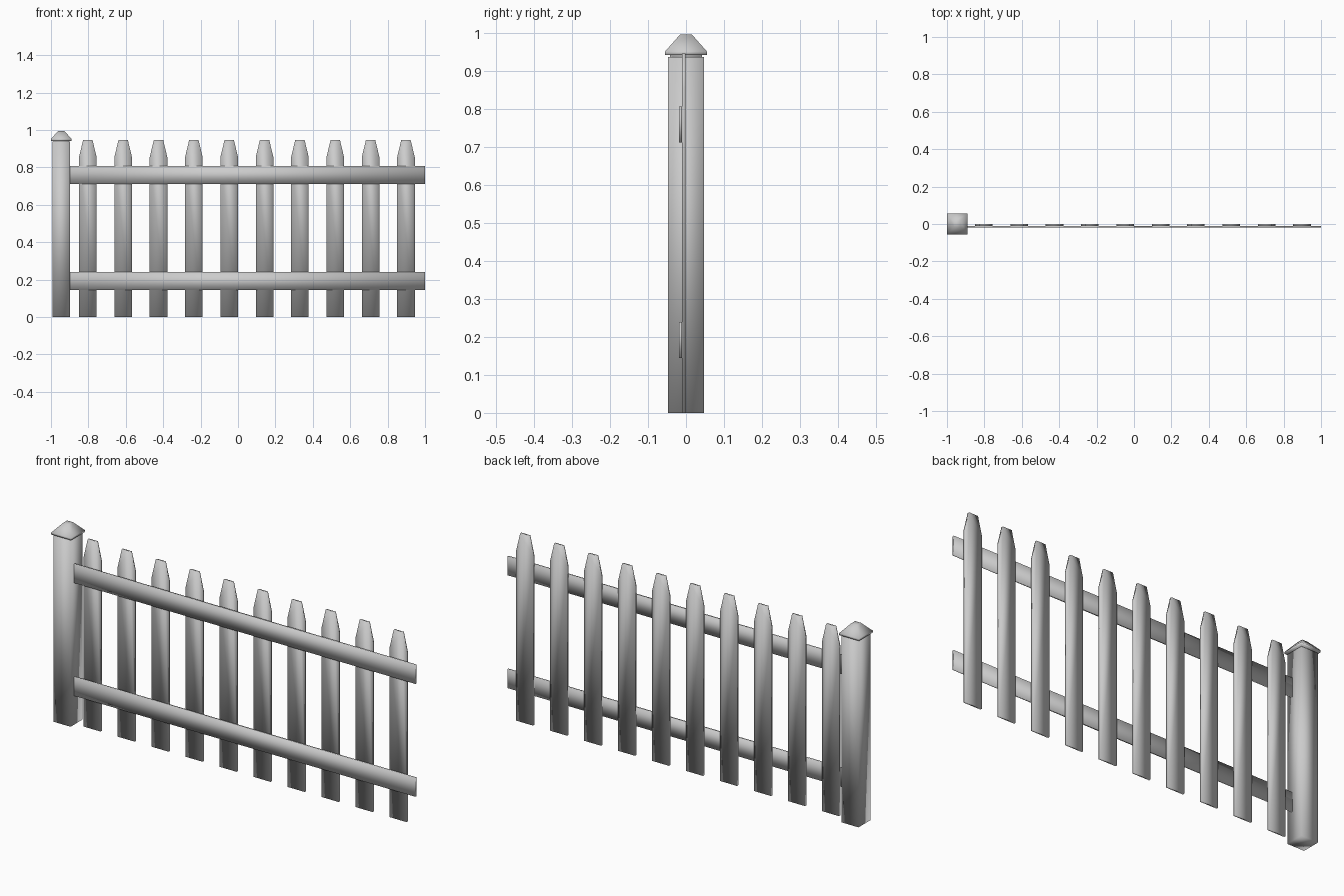
import bpy
import bmesh

cube = bpy.data.objects.get("Cube")
if cube:
    bpy.data.objects.remove(cube, do_unlink=True)

grey = bpy.data.materials.new("painted_grey")
grey.use_nodes = True
COLOR = (0.6, 0.6, 0.6, 1)
grey.diffuse_color = COLOR
grey.node_tree.nodes["Principled BSDF"].inputs["Base Color"].default_value = COLOR


def finish(name, bm):
    """Turn a bmesh into a smooth shaded object."""
    bmesh.ops.recalc_face_normals(bm, faces=bm.faces)
    for face in bm.faces:
        face.smooth = True
    mesh = bpy.data.meshes.new(name)
    bm.to_mesh(mesh)
    bm.free()
    mesh.materials.append(grey)
    obj = bpy.data.objects.new(name, mesh)
    bpy.context.collection.objects.link(obj)
    return obj


def board(name, outline, y_front, y_back):
    """Extrude a front outline of (x, z) points through its thickness."""
    bm = bmesh.new()
    face = bm.faces.new([bm.verts.new((x, y_front, z)) for x, z in outline])
    moved = bmesh.ops.extrude_face_region(bm, geom=[face])["geom"]
    verts = [v for v in moved if isinstance(v, bmesh.types.BMVert)]
    bmesh.ops.translate(bm, verts=verts, vec=(0, y_back - y_front, 0))
    return finish(name, bm)


def square_stack(name, cx, levels):
    """Loft square rings given as (half width, z), closed at both ends."""
    bm = bmesh.new()
    corners = [(-1, -1), (1, -1), (1, 1), (-1, 1)]
    rings = [[bm.verts.new((cx + sx * h, sy * h, z)) for sx, sy in corners]
             for h, z in levels]
    for low, high in zip(rings, rings[1:]):
        for i in range(4):
            j = (i + 1) % 4
            bm.faces.new((low[i], low[j], high[j], high[i]))
    bm.faces.new(rings[0])
    bm.faces.new(rings[-1])
    return finish(name, bm)


# End post with its pyramid cap
POST_X = -0.945
square_stack("post", POST_X, [(0.047, 0), (0.047, 0.938)])
square_stack("post_neck", POST_X, [(0.042, 0.93), (0.042, 0.945)])
square_stack("post_cap", POST_X, [(0.055, 0.942), (0.055, 0.952), (0.016, 0.996)])

# Pointed pickets
HALF, TIP = 0.047, 0.025
for i in range(10):
    x = -0.803 + i * 0.189
    board(f"picket_{i + 1}",
          [(x - HALF, 0), (x + HALF, 0), (x + HALF, 0.855),
           (x + TIP, 0.947), (x - TIP, 0.947), (x - HALF, 0.855)],
          -0.011, -0.001)

# Two rails across the front
for name, low in (("lower_rail", 0.145), ("upper_rail", 0.712)):
    high = low + 0.095
    board(name, [(-0.9, low), (1, low), (1, high), (-0.9, high)], -0.019, -0.011)
